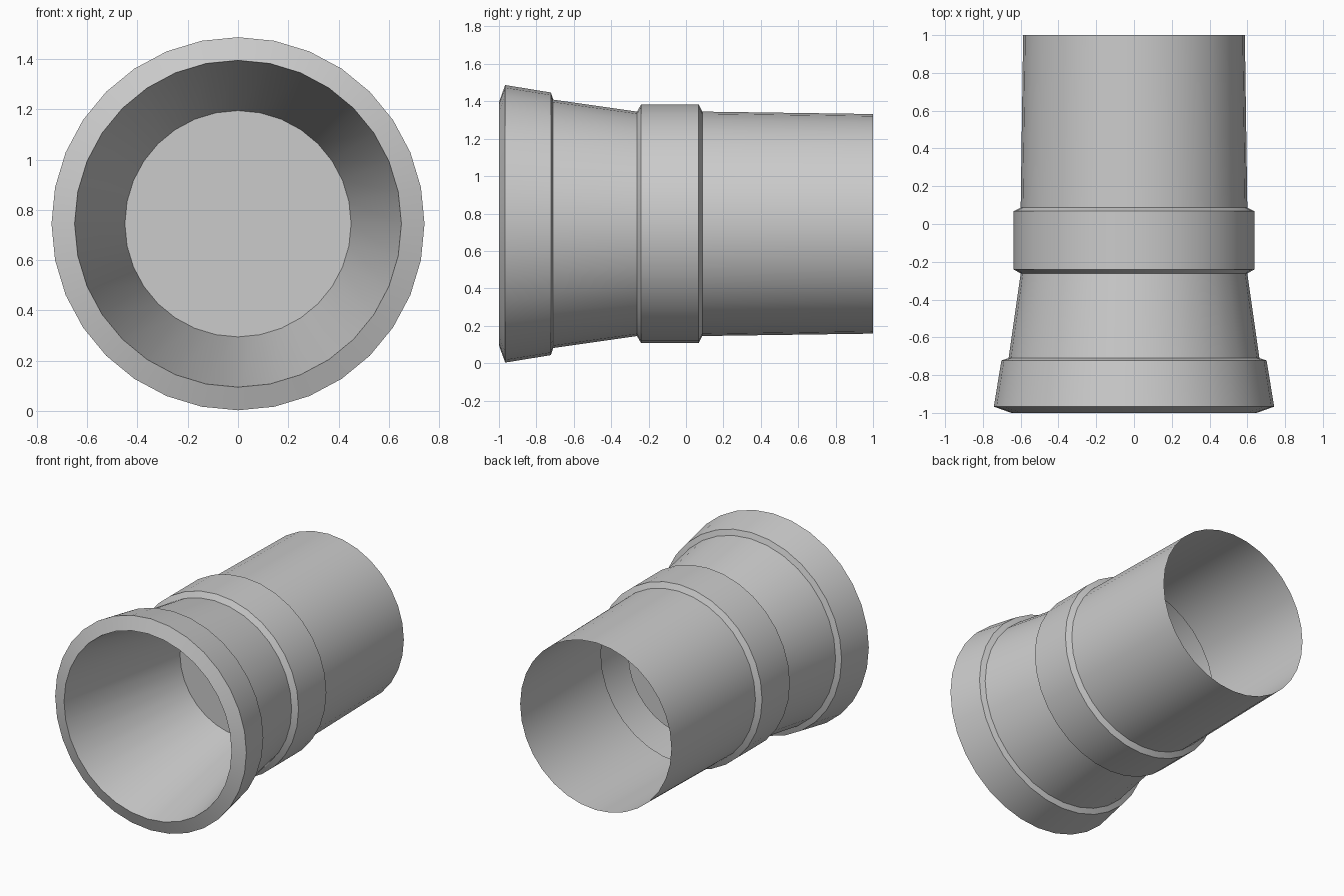
import bpy, bmesh
from math import sin, cos, pi

if "Cube" in bpy.data.objects:
    bpy.data.objects.remove(bpy.data.objects["Cube"])

SIDES = 32
CENTRE_Z = 0.745

# (y, radius) from the recessed floor, out over the lip, back to the open end
profile = [(0.0, 0.45), (-1.0, 0.65), (-0.967, 0.742), (-0.722, 0.702),
           (-0.71, 0.664), (-0.262, 0.6), (-0.24, 0.638), (0.068, 0.638),
           (0.087, 0.6), (1.0, 0.587)]


def lathe(name, points):
    """Spin a profile about the y axis; the first ring is closed with a disc."""
    bm = bmesh.new()
    rings = [[bm.verts.new((r * sin(2 * pi * i / SIDES), y,
                            CENTRE_Z + r * cos(2 * pi * i / SIDES)))
              for i in range(SIDES)] for y, r in points]
    for a, b in zip(rings, rings[1:]):
        for i in range(SIDES):
            j = (i + 1) % SIDES
            bm.faces.new((a[i], a[j], b[j], b[i]))
    bm.faces.new(rings[0][::-1])
    bmesh.ops.recalc_face_normals(bm, faces=bm.faces)
    # outer wall must face away from the axis
    bm.faces.ensure_lookup_table()
    wall = bm.faces[SIDES * (len(points) - 2)]
    c = wall.calc_center_median()
    if wall.normal.x * c.x + wall.normal.z * (c.z - CENTRE_Z) < 0:
        bmesh.ops.reverse_faces(bm, faces=bm.faces)
    mesh = bpy.data.meshes.new(name)
    bm.to_mesh(mesh)
    bm.free()
    obj = bpy.data.objects.new(name, mesh)
    bpy.context.collection.objects.link(obj)
    return obj


# Flared, banded tube with a tapered blind hole in front and an open back
tube = lathe("flared_tube", profile)
bpy.context.view_layer.objects.active = tube
tube.select_set(True)
bpy.ops.object.shade_smooth_by_angle(angle=0.5)
